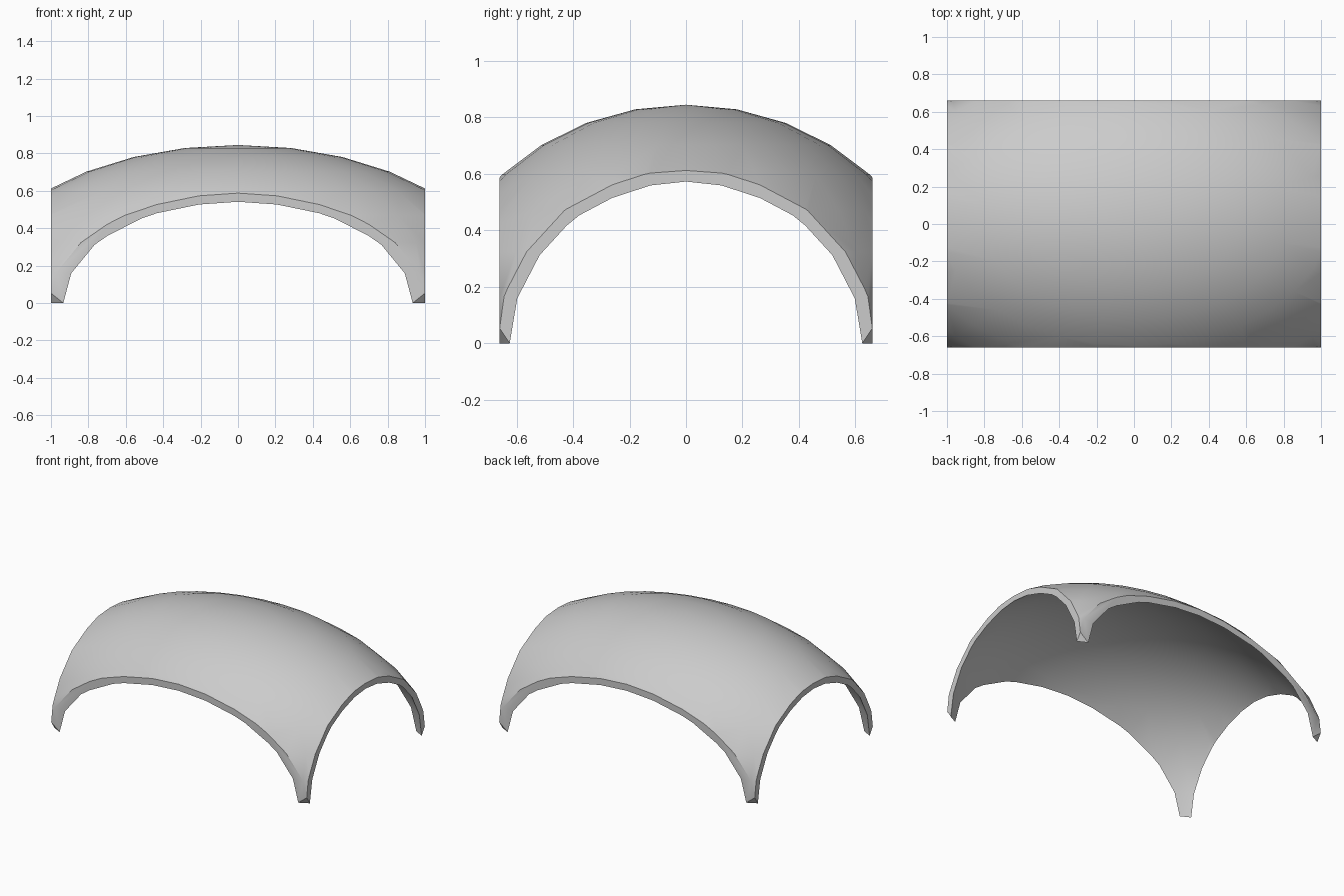
import bpy
import bmesh
from math import radians
from mathutils import Matrix, Vector

cube = bpy.data.objects.get("Cube")
if cube:
    bpy.data.objects.remove(cube, do_unlink=True)

HALF_X, HALF_Y = 1.0, 0.66          # rectangular footprint
RADII = Vector((1.458, 0.921, 0.845))   # outer ellipsoid
INNER = 0.965                       # inner shell scale

bm = bmesh.new()

# Outer and inner ellipsoid shells
for scale in (1.0, INNER):
    size = Matrix.Diagonal((*(RADII * scale), 1.0))
    bmesh.ops.create_uvsphere(bm, u_segments=32, v_segments=16, radius=1.0, matrix=size)


def trim(point, normal):
    bmesh.ops.bisect_plane(bm, geom=bm.verts[:] + bm.edges[:] + bm.faces[:], dist=1e-4,
                           plane_co=point, plane_no=normal, clear_outer=True)


# Trim to the ground and to the four upright sides
trim((0, 0, 0), (0, 0, -1))
for s in (-1, 1):
    trim((s * HALF_X, 0, 0), (s, 0, 0))
    trim((0, s * HALF_Y, 0), (0, s, 0))

rim = [v for v in bm.verts if v.is_boundary]


def is_outer(v):
    unit = Vector(c / r for c, r in zip(v.co, RADII))
    return unit.length > (1 + INNER) / 2


# Arched rim faces joining the two shells on each side
for axis, half in ((0, HALF_X), (1, HALF_Y)):
    for s in (-1, 1):
        side = [v for v in rim if abs(v.co[axis] - s * half) < 1e-3]
        side.sort(key=lambda v: v.co[1 - axis])
        outer = [v for v in side if is_outer(v)]
        inner = [v for v in side if not is_outer(v)]
        bm.faces.new(outer + inner[::-1])

# Small slanted faces under the four feet
for sx in (-1, 1):
    for sy in (-1, 1):
        quarter = [v for v in rim if v.co.x * sx > 0 and v.co.y * sy > 0]
        tip = min((v for v in quarter if is_outer(v)), key=lambda v: v.co.z)
        base = [v for v in quarter if not is_outer(v) and v.co.z < 1e-3]
        base.sort(key=lambda v: v.co.x)
        for a, b in zip(base, base[1:]):
            bm.faces.new((tip, a, b))

bmesh.ops.recalc_face_normals(bm, faces=bm.faces[:])
mesh = bpy.data.meshes.new("dome_canopy")
bm.to_mesh(mesh)
bm.free()

canopy = bpy.data.objects.new("dome_canopy", mesh)
bpy.context.collection.objects.link(canopy)

# Plain grey material
grey = bpy.data.materials.new("light_grey")
grey.use_nodes = True
colour = (0.6, 0.6, 0.6, 1.0)
grey.diffuse_color = colour
grey.node_tree.nodes["Principled BSDF"].inputs["Base Color"].default_value = colour
mesh.materials.append(grey)

# Smooth shell with crisp rims
bpy.ops.object.select_all(action="DESELECT")
canopy.select_set(True)
bpy.context.view_layer.objects.active = canopy
bpy.ops.object.shade_smooth_by_angle(angle=radians(30))
